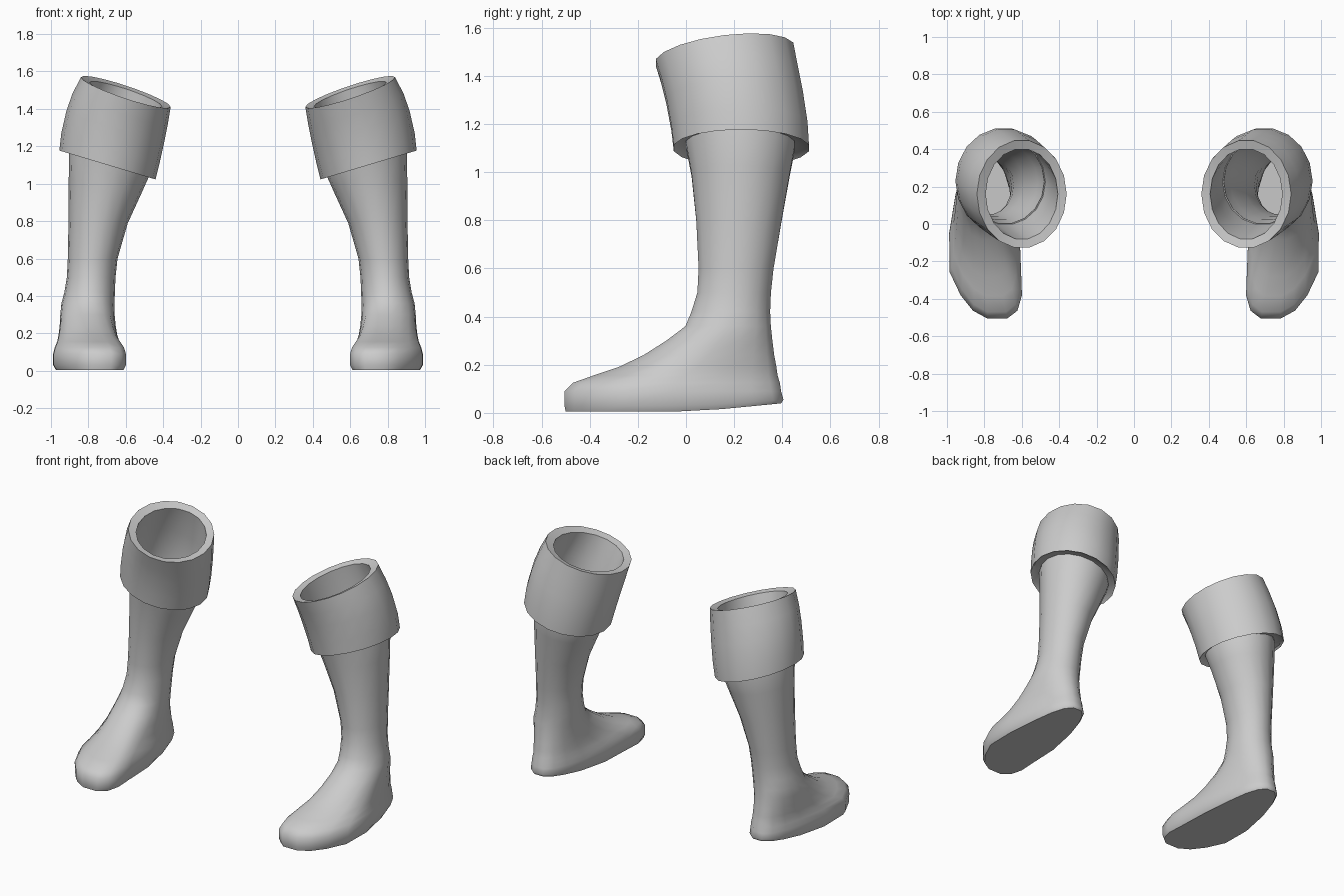
import bpy, bmesh, math

N = 18  # sides of every ring


def power(v, e):
    return math.copysign(abs(v) ** e, v)


def ring(cx, cy, cz, rx, ry, sx=0, sy=0):
    """Elliptical ring, tilted by slopes sx and sy."""
    pts = []
    for i in range(N):
        a = 2 * math.pi * i / N
        dx, dy = rx * math.cos(a), ry * math.sin(a)
        pts.append((cx + dx, cy + dy, cz + sx * dx + sy * dy))
    return pts


def foot_ring(z, x0, x1, y0, y1, k, lift=0):
    """Foot outline; k blends from plain ellipse (0) to full sole shape (1)."""
    pts = []
    e = 1 - 0.25 * k
    for i in range(N):
        a = 2 * math.pi * i / N
        t = (1 + power(math.sin(a), e)) / 2          # 0 at toe, 1 at heel
        taper = 1 - 0.35 * k * max(0, t - 0.4) / 0.6
        shift = -0.07 * k * max(0, 0.3 - t) / 0.3
        x = (x0 + x1) / 2 + shift + (x1 - x0) / 2 * power(math.cos(a), e) * taper
        pts.append((x, y0 + (y1 - y0) * t, z + lift * max(0, t - 0.6) / 0.4))
    return pts


def loft(name, rings, cap_start=False):
    bm = bmesh.new()
    rows = [[bm.verts.new(p) for p in r] for r in rings]
    for a, b in zip(rows, rows[1:]):
        for i in range(N):
            j = (i + 1) % N
            bm.faces.new((a[i], a[j], b[j], b[i]))
    if cap_start:
        bm.faces.new(rows[0][::-1])
    me = bpy.data.meshes.new(name)
    bm.to_mesh(me)
    bm.free()
    ob = bpy.data.objects.new(name, me)
    bpy.context.collection.objects.link(ob)
    bpy.ops.object.select_all(action='DESELECT')
    ob.select_set(True)
    bpy.context.view_layer.objects.active = ob
    bpy.ops.object.shade_smooth_by_angle(angle=math.radians(50))
    ob.modifiers.new("mirror_pair", 'MIRROR').use_clip = False
    return ob


# Foot, from the sole up to the ankle
foot = [
    foot_ring(0.005, 0.615, 0.985, -0.505, 0.40, 1, 0.035),
    foot_ring(0.03, 0.60, 1.00, -0.51, 0.41, 1, 0.025),
    foot_ring(0.09, 0.60, 1.00, -0.51, 0.40, 1),
    foot_ring(0.125, 0.61, 0.99, -0.475, 0.395, 0.95),
    foot_ring(0.155, 0.625, 0.975, -0.39, 0.385, 0.8),
    foot_ring(0.19, 0.64, 0.965, -0.285, 0.38, 0.6),
    foot_ring(0.24, 0.65, 0.957, -0.18, 0.37, 0.4),
    foot_ring(0.30, 0.658, 0.952, -0.085, 0.362, 0.2),
    foot_ring(0.36, 0.66, 0.945, -0.005, 0.355, 0.1),
]
# Leg shaft, leaning over towards the top and ending at the inner rim
leg = [
    ring(0.793, 0.186, 0.42, 0.135, 0.166),
    ring(0.785, 0.20, 0.50, 0.13, 0.155),
    ring(0.777, 0.208, 0.60, 0.133, 0.158),
    ring(0.748, 0.22, 0.80, 0.158, 0.18, 0.08),
    ring(0.71, 0.227, 0.99, 0.195, 0.207, 0.2),
    ring(0.69, 0.227, 1.10, 0.213, 0.228, 0.3),
    ring(0.65, 0.20, 1.31, 0.212, 0.24, 0.31, 0.06),
    ring(0.60, 0.16, 1.478, 0.193, 0.243, 0.33, 0.12),
]
loft("boots", foot + leg, cap_start=True)

# Turned-down cuff: underside, hem, outer wall, rim
cuff = [
    ring(0.69, 0.227, 1.12, 0.21, 0.225, 0.3),
    ring(0.70, 0.23, 1.115, 0.245, 0.27, 0.3),
    ring(0.698, 0.23, 1.10, 0.257, 0.285, 0.3),
    ring(0.682, 0.222, 1.19, 0.263, 0.287, 0.3, 0.02),
    ring(0.655, 0.202, 1.31, 0.262, 0.287, 0.31, 0.06),
    ring(0.63, 0.182, 1.40, 0.255, 0.287, 0.32, 0.09),
    ring(0.60, 0.16, 1.49, 0.24, 0.29, 0.33, 0.12),
    ring(0.60, 0.16, 1.478, 0.193, 0.243, 0.33, 0.12),
]
loft("boot_cuffs", cuff)
